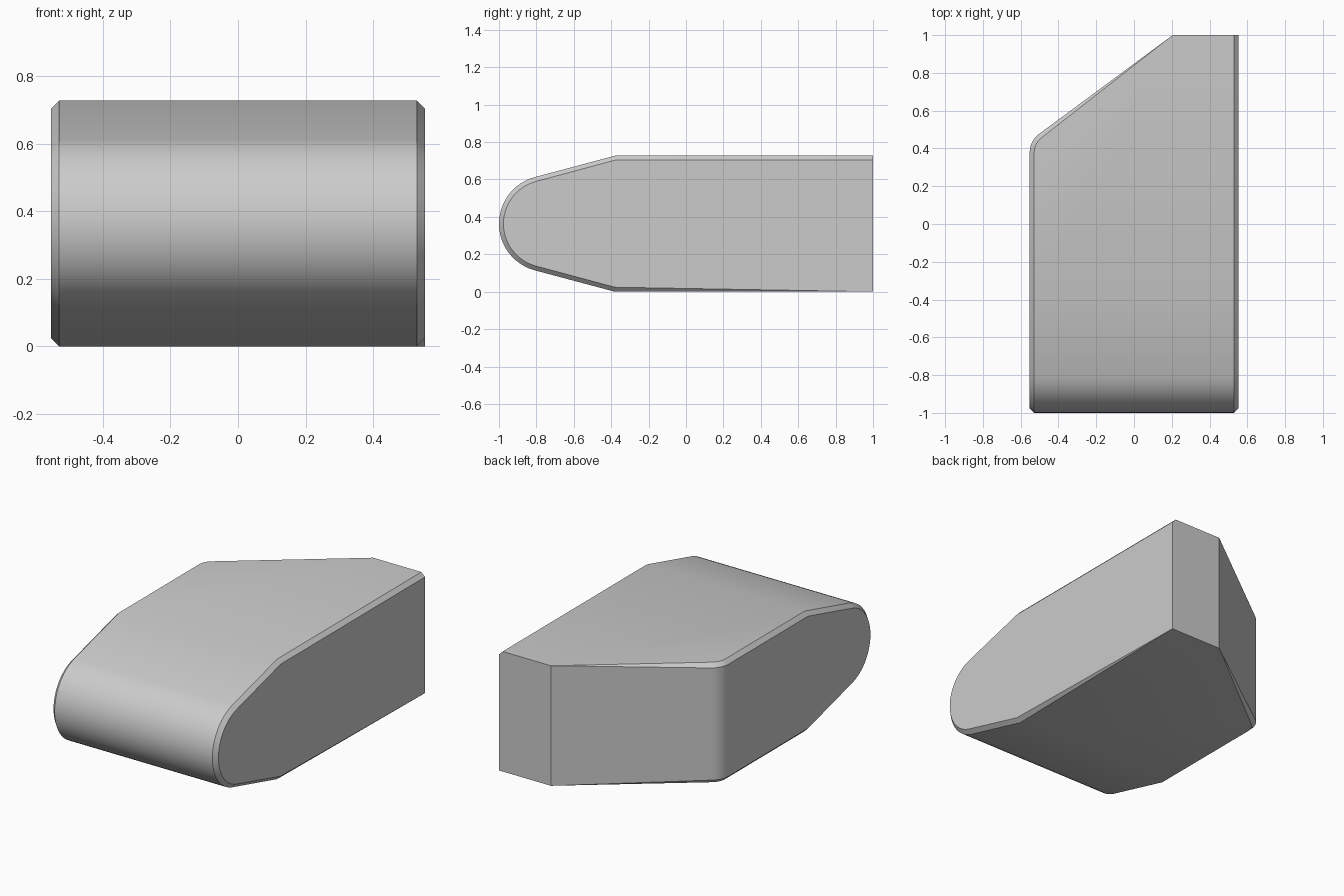
import bpy, bmesh
from math import sin, cos, tan, atan2, radians, pi

cube = bpy.data.objects.get("Cube")
if cube:
    bpy.data.objects.remove(cube, do_unlink=True)

HALF_W, H, BACK = 0.5525, 0.727, 1.0   # half width, height, back plane
C = 0.024                              # side chamfer
NOSE_R, KINK_Y = 0.258, -0.38          # rounded nose and start of its taper
CUT_X, CUT_Y = 0.205, 0.44             # diagonal cut: back end, side end
CORNER_R = 0.12                        # rounding where the cut meets the side

grey = bpy.data.materials.new("plain_grey")
grey.use_nodes = True
colour = (0.6, 0.6, 0.6, 1)
grey.diffuse_color = colour
grey.node_tree.nodes["Principled BSDF"].inputs["Base Color"].default_value = colour


def nose_profile(inset, steps=24):
    """Side outline from the top kink, round the nose, to the bottom kink."""
    r = NOSE_R - inset
    arc = []
    for i in range(steps + 1):
        a = radians(105 + 150 * i / steps)
        arc.append((-BACK + NOSE_R + r * cos(a), H / 2 + r * sin(a)))
    return [(KINK_Y, H - inset)] + arc + [(KINK_Y, inset)]


def corner_arc(inset, steps=6):
    """Plan outline of the rounded corner, from the diagonal to the side."""
    slope = atan2(BACK - CUT_Y, CUT_X + HALF_W)
    turn = pi / 2 - slope
    cx = -HALF_W + CORNER_R
    cy = CUT_Y - CORNER_R * tan(turn / 2)
    r = CORNER_R - inset
    angles = [pi - turn * (1 - i / steps) for i in range(steps + 1)]
    return [(cx + r * cos(a), cy + r * sin(a)) for a in angles]


bm = bmesh.new()


def verts(points):
    return [bm.verts.new(p) for p in points]


def strip(a, b):
    for i in range(len(a) - 1):
        bm.faces.new((a[i], a[i + 1], b[i + 1], b[i]))


# Corners of the back face
cut_top, cut_low, left_low, left_edge, left_top = verts([
    (CUT_X, BACK, H), (CUT_X, BACK, 0), (HALF_W, BACK, 0),
    (HALF_W, BACK, H - C), (HALF_W - C, BACK, H)])

# Nose outlines: chamfer edge and flat side, on both sides
left_outer = verts([(HALF_W - C, y, z) for y, z in nose_profile(0)])
left_inner = verts([(HALF_W, y, z) for y, z in nose_profile(C)])
right_outer = verts([(-HALF_W + C, y, z) for y, z in nose_profile(0)])
right_inner = verts([(-HALF_W, y, z) for y, z in nose_profile(C)])

# Rounded corner, chamfered above and below
top_in = verts([(x, y, H) for x, y in corner_arc(C)])
top_out = verts([(x, y, H - C) for x, y in corner_arc(0)])
low_out = verts([(x, y, C) for x, y in corner_arc(0)])
low_in = verts([(x, y, 0) for x, y in corner_arc(C)])

# Nose, corner and chamfers
strip(left_outer, right_outer)
strip(top_out, low_out)
strip([left_top] + left_outer, [left_edge] + left_inner)
strip(top_in + right_outer + low_in[::-1],
      top_out + right_inner + low_out[::-1])

# Chamfers that taper away to a point at the back
bm.faces.new((left_outer[-1], left_inner[-1], left_low))
bm.faces.new((cut_top, top_in[0], top_out[0]))
bm.faces.new((cut_low, low_in[0], low_out[0]))

# Flat faces: top, bottom, both sides, diagonal and back
bm.faces.new([left_top, cut_top] + top_in + [right_outer[0], left_outer[0]])
bm.faces.new([left_low, cut_low] + low_in + [right_outer[-1], left_outer[-1]])
bm.faces.new([left_edge] + left_inner + [left_low])
bm.faces.new([top_out[-1]] + right_inner + [low_out[-1]])
bm.faces.new((cut_top, top_out[0], low_out[0], cut_low))
bm.faces.new((cut_top, cut_low, left_low, left_edge, left_top))

bmesh.ops.recalc_face_normals(bm, faces=bm.faces[:])
mesh = bpy.data.meshes.new("wedge_block")
bm.to_mesh(mesh)
bm.free()
mesh.materials.append(grey)
block = bpy.data.objects.new("wedge_block", mesh)
bpy.context.collection.objects.link(block)

# Smooth curves, sharp edges
bpy.ops.object.select_all(action='DESELECT')
block.select_set(True)
bpy.context.view_layer.objects.active = block
bpy.ops.object.shade_smooth_by_angle(angle=radians(30))
